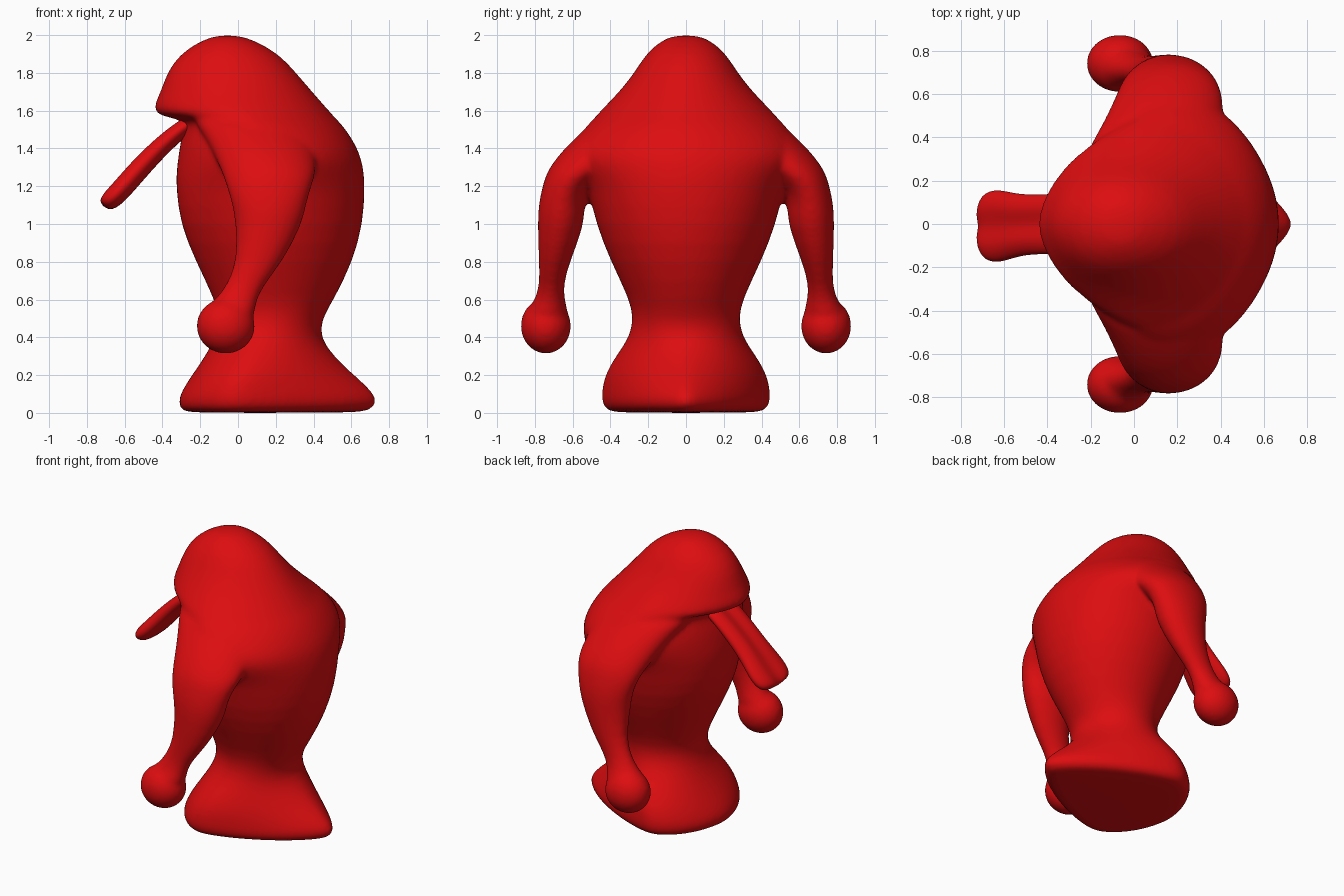
import bpy, bmesh, math
from mathutils import Vector

red = bpy.data.materials.new("red")
red.diffuse_color = (0.72, 0.004, 0.005, 1)
SEG = 32


def spow(v, e):
    return math.copysign(abs(v) ** e, v)


def loft(bm, rings):
    """Skin a list of closed point rings and cap both ends."""
    rows = [[bm.verts.new(p) for p in ring] for ring in rings]
    for a, b in zip(rows, rows[1:]):
        for i in range(len(a)):
            j = (i + 1) % len(a)
            bm.faces.new((a[i], a[j], b[j], b[i]))
    bm.faces.new(rows[0][::-1])
    bm.faces.new(rows[-1])


def level_ring(z, x0, xc, x1, ry, pf=2, pb=2, cy=0):
    """Horizontal ring, separate front (-x) and back (+x) lengths and squareness."""
    pts = []
    for i in range(SEG):
        t = 2 * math.pi * i / SEG
        c, s = math.cos(t), math.sin(t)
        p, r = (pb, x1 - xc) if c > 0 else (pf, xc - x0)
        pts.append((xc + r * spow(c, 2 / p), cy + ry * spow(s, 2 / p), z))
    return pts


def finish(name, bm, subsurf, voxel=0, smooth=0):
    bmesh.ops.recalc_face_normals(bm, faces=bm.faces)
    me = bpy.data.meshes.new(name)
    bm.to_mesh(me)
    bm.free()
    ob = bpy.data.objects.new(name, me)
    bpy.context.collection.objects.link(ob)
    me.materials.append(red)
    me.polygons.foreach_set("use_smooth", [True] * len(me.polygons))
    ob.modifiers.new("round", "SUBSURF").levels = subsurf
    ob.modifiers["round"].render_levels = subsurf
    if voxel:
        m = ob.modifiers.new("fuse", "REMESH")
        m.mode, m.voxel_size, m.use_smooth_shade = "VOXEL", voxel, True
        m = ob.modifiers.new("soften", "SMOOTH")
        m.factor, m.iterations = 0.5, smooth
    return ob


# Body: foot, waist, belly, overhanging hood and head (z, x0, xc, x1, ry, pf, pb)
body = [
    (0.0, -0.24, 0.0, 0.62, 0.36, 1.8, 1.4), (0.01, -0.30, 0.0, 0.70, 0.42, 1.8, 1.4),
    (0.05, -0.32, 0.0, 0.75, 0.45, 1.8, 1.4), (0.11, -0.305, 0.0, 0.725, 0.45, 1.8, 1.4),
    (0.20, -0.245, 0.03, 0.62, 0.435, 1.9, 1.5), (0.30, -0.175, 0.08, 0.51, 0.375, 2, 1.7),
    (0.40, -0.12, 0.14, 0.435, 0.30), (0.50, -0.10, 0.18, 0.445, 0.28),
    (0.60, -0.125, 0.18, 0.51, 0.30), (0.80, -0.225, 0.19, 0.61, 0.40),
    (1.00, -0.31, 0.18, 0.665, 0.48), (1.19, -0.33, 0.18, 0.675, 0.52),
    (1.27, -0.33, 0.19, 0.67, 0.575, 1.9, 1.9), (1.35, -0.32, 0.18, 0.655, 0.615, 1.8, 1.9),
    (1.42, -0.31, 0.15, 0.625, 0.605, 1.75, 1.9),
    (1.50, -0.29, 0.11, 0.575, 0.545, 1.7, 1.9), (1.555, -0.29, 0.07, 0.525, 0.495, 1.7, 1.9),
    (1.57, -0.42, 0.05, 0.51, 0.48, 1.7, 1.9), (1.61, -0.46, 0.03, 0.475, 0.445, 1.7, 1.9),
    (1.70, -0.41, 0.0, 0.395, 0.355, 1.9, 1.9), (1.80, -0.38, -0.03, 0.31, 0.275),
    (1.90, -0.31, -0.05, 0.22, 0.215), (1.97, -0.20, -0.06, 0.095, 0.135),
    (2.00, -0.11, -0.06, 0.0, 0.06),
]
bm = bmesh.new()
loft(bm, [level_ring(*r) for r in body])

# Arms flowing down out of the hood, with ball hands (z, cx, cy, rx, ry)
arm = [
    (0.48, -0.06, 0.74, 0.14, 0.12), (0.54, -0.05, 0.735, 0.14, 0.11),
    (0.60, -0.01, 0.72, 0.11, 0.078), (0.68, 0.04, 0.712, 0.10, 0.064),
    (0.80, 0.115, 0.697, 0.123, 0.082), (1.00, 0.165, 0.66, 0.177, 0.126),
    (1.10, 0.165, 0.662, 0.195, 0.12), (1.20, 0.165, 0.635, 0.225, 0.125),
    (1.27, 0.165, 0.57, 0.25, 0.17), (1.34, 0.15, 0.49, 0.265, 0.205),
    (1.42, 0.125, 0.40, 0.28, 0.225), (1.52, 0.085, 0.30, 0.30, 0.22),
    (1.60, 0.04, 0.21, 0.31, 0.21),
]
for side in (1, -1):
    loft(bm, [level_ring(z, cx - rx, cx, cx + rx, ry, 2, 2, side * cy)
              for z, cx, cy, rx, ry in arm])
    ball = bmesh.ops.create_uvsphere(bm, u_segments=24, v_segments=16, radius=1)["verts"]
    for v in ball:
        v.co = Vector((v.co.x * 0.157 - 0.065, v.co.y * 0.135 + side * 0.742, v.co.z * 0.147 + 0.46))
finish("body_with_arms", bm, 1, 0.016, 8)

# Tongue: flat grooved strip hanging from the mouth (x, z, half width, half thickness, cy)
tongue = [
    (-0.18, 1.58, 0.13, 0.045, 0), (-0.30, 1.51, 0.14, 0.05, 0), (-0.42, 1.405, 0.138, 0.055, 0),
    (-0.53, 1.29, 0.14, 0.06, -0.005), (-0.62, 1.185, 0.17, 0.06, -0.01),
    (-0.68, 1.125, 0.162, 0.058, -0.01), (-0.715, 1.095, 0.11, 0.035, -0.01),
]
normal = Vector((-0.73, 0, 0.68))
rings = []
for x, z, w, h, cy in tongue:
    ring = []
    for i in range(SEG):
        t = 2 * math.pi * i / SEG
        c, s = spow(math.cos(t), 0.75), math.sin(t)
        groove = 0.02 * math.exp(-(c / 0.35) ** 2) if s > 0 else 0
        ring.append(Vector((x, cy + w * c, z)) + normal * (h * s - groove))
    rings.append(ring)
bm = bmesh.new()
loft(bm, rings)
finish("tongue", bm, 2)
